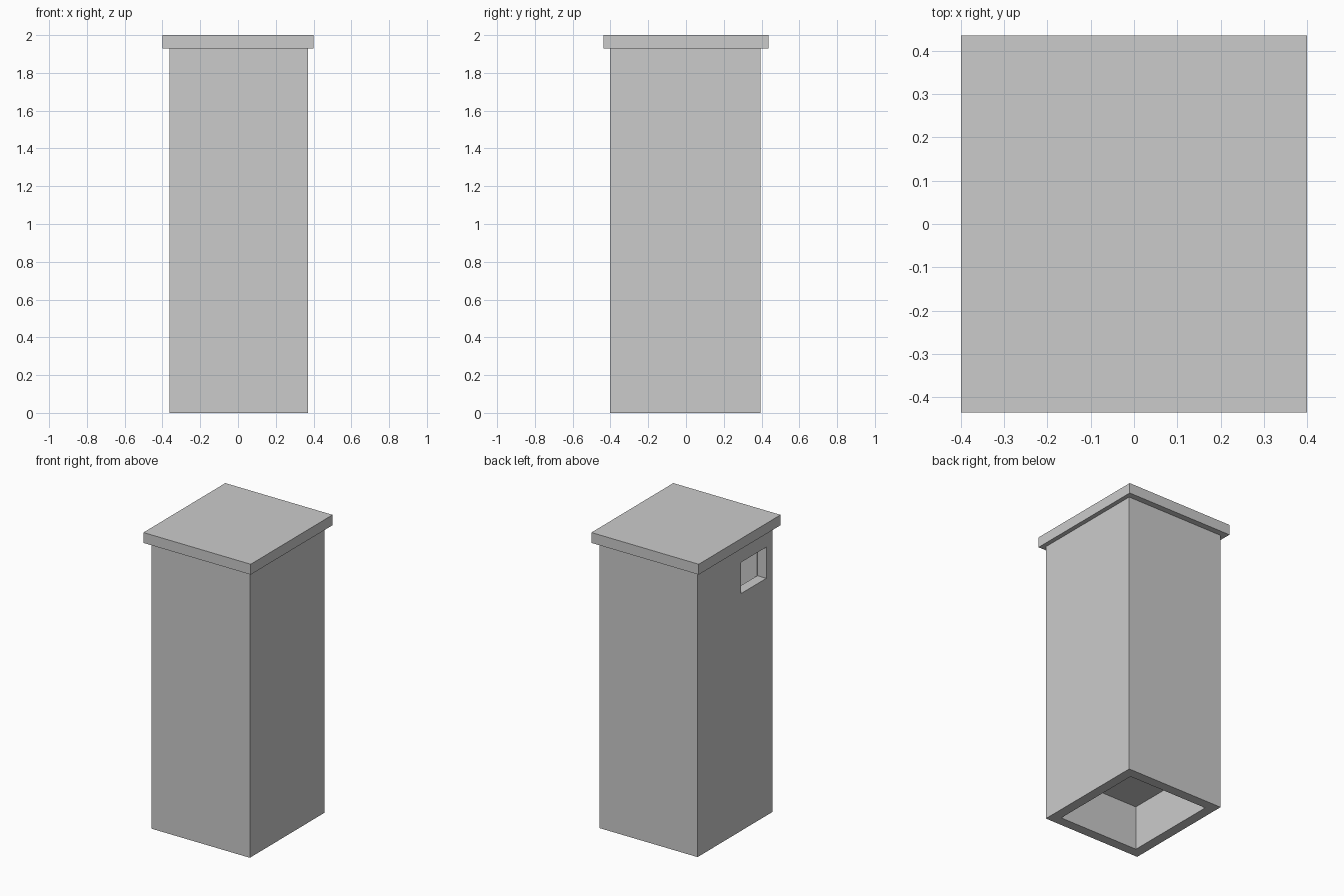
import bpy

if "Cube" in bpy.data.objects:
    bpy.data.objects.remove(bpy.data.objects["Cube"])

X0, X1, Y0, Y1, H, T = -0.363, 0.37, -0.402, 0.395, 1.93, 0.067


def box(name, x, y, z):
    """Box from min/max pairs on each axis."""
    bpy.ops.mesh.primitive_cube_add(size=1)
    ob = bpy.context.object
    ob.name = ob.data.name = name
    for v in ob.data.vertices:
        v.co = [a + (b - a) * (c + 0.5) for (a, b), c in zip((x, y, z), v.co)]
    return ob


# Side and end walls of the hollow cabin
left = box("left_wall", (X0, X0 + T), (Y0, Y1), (0, H))
box("right_wall", (X1 - T, X1), (Y0, Y1), (0, H))
box("front_wall", (X0 + T, X1 - T), (Y0, Y0 + T), (0, H))
box("back_wall", (X0 + T, X1 - T), (Y1 - T, Y1), (0, H))

# Small window cut through the left wall
cutter = box("window_cutter", (X0 - 0.1, X0 + T + 0.1), (-0.337, -0.065), (1.6, 1.81))
cutter.hide_render = True
cutter.hide_viewport = True
cut = left.modifiers.new("window", "BOOLEAN")
cut.operation = "DIFFERENCE"
cut.solver = "EXACT"
cut.object = cutter

# Raised floor inside
box("floor", (X0 + T, X1 - T), (Y0 + T, Y1 - T), (0.3, 0.36))

# Overhanging flat roof
box("roof", (-0.4, 0.4), (-0.436, 0.436), (H, 2.0))
